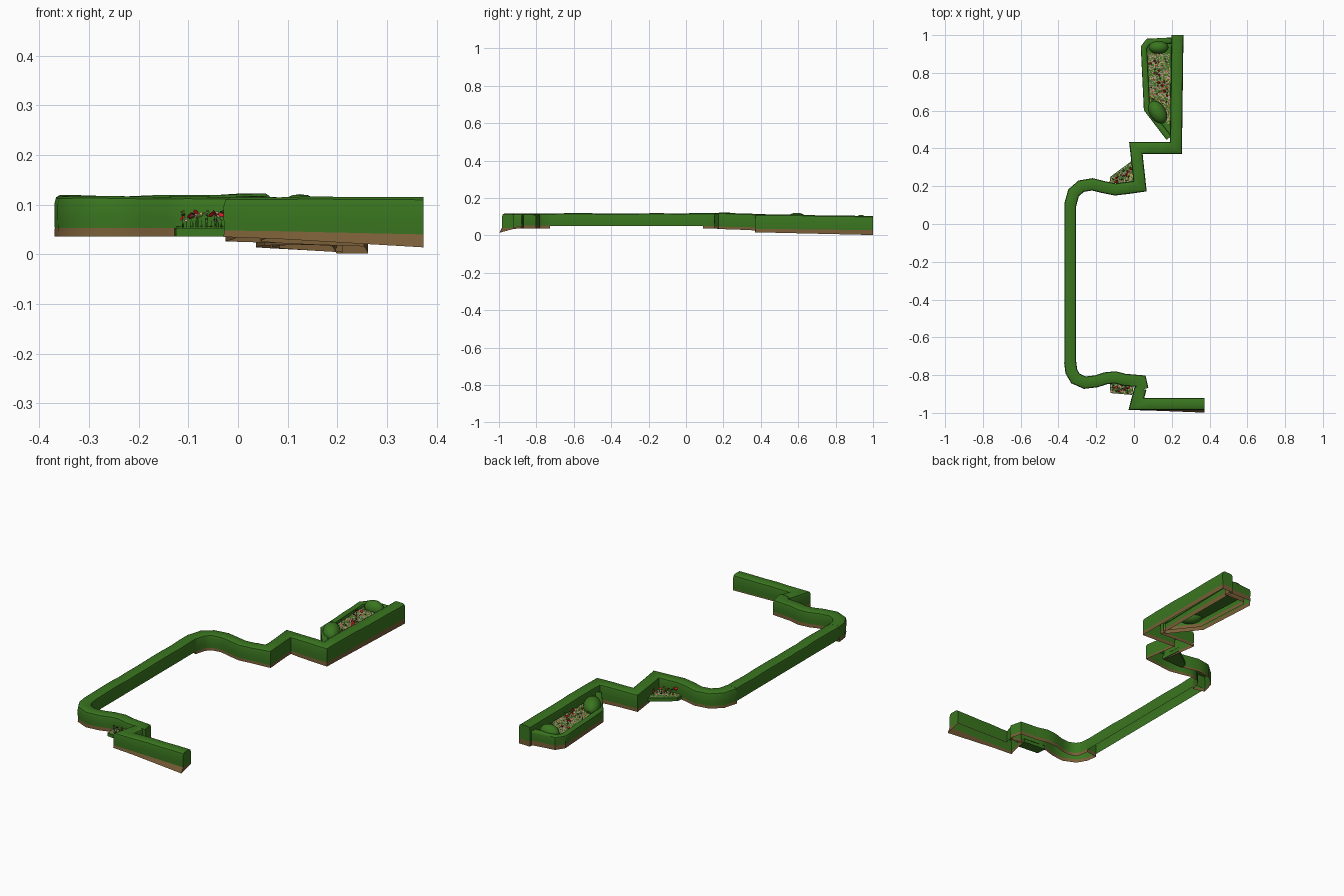
import bpy, bmesh, math, random
from mathutils import Vector

if "Cube" in bpy.data.objects:
    bpy.data.objects.remove(bpy.data.objects["Cube"])

random.seed(4)

def mat(name, rgb):
    m = bpy.data.materials.new(name)
    m.diffuse_color = (*rgb, 1)
    m.use_nodes = True
    m.node_tree.nodes["Principled BSDF"].inputs["Base Color"].default_value = m.diffuse_color
    return m

GREEN = mat("hedge green", (0.042, 0.180, 0.014))
LEAF = mat("leaf green", (0.060, 0.160, 0.030))
BROWN = mat("earth brown", (0.190, 0.110, 0.038))
RED = mat("petal red", (0.65, 0.010, 0.015))
PALE = mat("petal pale", (0.45, 0.34, 0.27))
YELLOW = mat("petal yellow", (0.48, 0.38, 0.06))
PALETTE = [GREEN, LEAF, RED, PALE, YELLOW, BROWN]

def finish(name, bm, mats, smooth=True):
    me = bpy.data.meshes.new(name)
    bm.to_mesh(me)
    bm.free()
    ob = bpy.data.objects.new(name, me)
    bpy.context.collection.objects.link(ob)
    for m in mats:
        me.materials.append(m)
    if smooth:
        bpy.context.view_layer.objects.active = ob
        ob.select_set(True)
        bpy.ops.object.shade_smooth_by_angle(angle=math.radians(40))
        ob.select_set(False)
    return ob

def subdivide(path, step=0.07):
    out = []
    for a, b in zip(path, path[1:]):
        a, b = Vector(a), Vector(b)
        n = max(1, round((b.xy - a.xy).length / step))
        out += [a.lerp(b, i / n) for i in range(n)]
    return out + [Vector(path[-1])]

def side_vectors(pts):
    # mitred sideways direction at each path point
    res = []
    for i, p in enumerate(pts):
        d0 = (p.xy - pts[i - 1].xy).normalized() if i else None
        d1 = (pts[i + 1].xy - p.xy).normalized() if i < len(pts) - 1 else None
        d0, d1 = d0 or d1, d1 or d0
        t = (d0 + d1).normalized()
        res.append(Vector((-t.y, t.x)) / max(0.6, t.dot(d0)))
    return res

HEDGE = [(-.97, 0), (-1, .3), (-1, .75), (-.9, .93), (-.65, 1),
         (.65, 1), (.9, .93), (1, .75), (1, .3), (.97, 0)]

def hedge(name, path, half, wobble=0.002, skirt=True, flare=0.0):
    """path points: x, y, hedge bottom, hedge top, earth bottom"""
    pts = subdivide([p[:4] for p in path])
    sides = side_vectors(pts)
    bm = bmesh.new()
    rings = []
    for p, s in zip(pts, sides):
        up = p[3] + random.uniform(-1, 1) * wobble
        rings.append([bm.verts.new((p.x + s.x * half * u, p.y + s.y * half * u,
                                    p.z + (up - p.z) * v)) for u, v in HEDGE])
    for a, b in zip(rings, rings[1:]):
        for i in range(len(HEDGE) - 1):
            bm.faces.new((a[i], b[i], b[i + 1], a[i + 1]))
    bm.faces.new(rings[0])
    bm.faces.new(rings[-1][::-1])
    bmesh.ops.recalc_face_normals(bm, faces=bm.faces)
    finish(name, bm, [GREEN])
    if not skirt:
        return
    # open brown earth strip under both sides and the ends
    pts = subdivide([(p[0], p[1], p[2], p[4]) for p in path])
    bm = bmesh.new()
    loop = list(zip(pts, sides, [-1] * len(pts))) + list(zip(pts, sides, [1] * len(pts)))[::-1]
    top, low = [], []
    for p, s, k in loop:
        f, z = 1.0, p[3]
        if flare and k < 0:
            f += flare * max(0, p.x) / .37
        elif flare:
            z = p.z - .005
        top.append(bm.verts.new((*(p.xy + s * half * .97 * k), p.z)))
        low.append(bm.verts.new((*(p.xy + s * half * f * k), z)))
    for i in range(len(loop)):
        j = (i + 1) % len(loop)
        bm.faces.new((top[i], top[j], low[j], low[i]))
    bmesh.ops.recalc_face_normals(bm, faces=bm.faces)
    finish(name + "_earth", bm, [BROWN])

# main hedge, back zigzag and wavy corner
back = [(.230, 1.0, .028, .105, .002), (.222, .402, .035, .112, .016),
        (.010, .402, .042, .116, .026), (.032, .200, .047, .121, .034)]
back += [(x, y, .05, .118, .037) for x, y in
         [(-.04, .190), (-.10, .183), (-.16, .195), (-.22, .210), (-.28, .200),
          (-.32, .165), (-.338, .10)]]
hedge("back_hedge", back, .032)

# long straight hedge
hedge("side_hedge", [(-.338, .11, .05, .118), (-.338, -.74, .05, .118)], .031, skirt=False)

# wavy front corner
front = [(x, y, .053, .116, .036) for x, y in
         [(-.338, -.73), (-.332, -.78), (-.31, -.818), (-.26, -.84), (-.2, -.833),
          (-.15, -.817), (-.1, -.812), (-.05, -.825), (.035, -.832), (.045, -.875)]]
hedge("front_corner_hedge", front, .032)

# front end hedge, with the earth flaring outward towards its end
hedge("front_hedge", [(.035, -.87, .05, .116, .036), (.013, -.952, .048, .117, .035),
                      (.373, -.952, .04, .115, .014)], .032, flare=.45)

# low rim round the back flower bed
hedge("bed_rim", [(.21, .972, .03, .08, .004), (.075, .965, .034, .08, .012),
                  (.052, .935, .034, .08, .014), (.068, .608, .037, .08, .018),
                  (.185, .455, .038, .08, .02)], .016)

# rounded bushes in the back bed
def bush(name, loc, size, turn):
    bm = bmesh.new()
    bmesh.ops.create_uvsphere(bm, u_segments=16, v_segments=10, radius=1)
    ob = finish(name, bm, [GREEN])
    ob.location, ob.scale, ob.rotation_euler = loc, size, (0, 0, math.radians(turn))

bush("large_bush", (.125, .592, .078), (.043, .066, .043), 32)
bush("small_bush", (.130, .935, .072), (.052, .034, .038), 0)

# planted ground under each bed
def ground(name, corners, lo, hi):
    bm = bmesh.new()
    f = bm.faces.new([bm.verts.new((x, y, lo)) for x, y in corners])
    g = bmesh.ops.extrude_face_region(bm, geom=[f])
    bmesh.ops.translate(bm, vec=(0, 0, hi - lo),
                        verts=[v for v in g["geom"] if isinstance(v, bmesh.types.BMVert)])
    bmesh.ops.recalc_face_normals(bm, faces=bm.faces)
    finish(name, bm, [GREEN], False)

WEIGHTS = (4, 3, .4, 4.5, .9, 1)

# mottled flower carpet: a fine grid whose cells take random plant colours
def carpet(name, quad, z, nu, nv):
    bm = bmesh.new()
    q = [Vector(c) for c in quad]
    grid = []
    for i in range(nu + 1):
        row = []
        for j in range(nv + 1):
            p = q[0].lerp(q[1], j / nv).lerp(q[3].lerp(q[2], j / nv), i / nu)
            row.append(bm.verts.new((p.x + random.uniform(-.0012, .0012),
                                     p.y + random.uniform(-.0012, .0012),
                                     z + random.uniform(-.0006, .0006))))
        grid.append(row)
    for i in range(nu):
        for j in range(nv):
            f = bm.faces.new((grid[i][j], grid[i + 1][j], grid[i + 1][j + 1], grid[i][j + 1]))
            f.material_index = random.choices(range(6), WEIGHTS)[0]
    bmesh.ops.recalc_face_normals(bm, faces=bm.faces)
    if bm.faces[:][0].normal.z < 0:
        bmesh.ops.reverse_faces(bm, faces=bm.faces)
    finish(name, bm, PALETTE)

# standing flowers: pale blooms spread out, red ones gathered round a few spots
def flowers(name, quad, z0, z1, count, reds, clusters):
    bm = bmesh.new()
    q = [Vector(c) for c in quad]

    def bloom(p, radius, index, sides, low):
        z = random.uniform(low, z1)
        a = random.random() * 6.28
        dx, dy = .001 * math.cos(a), .001 * math.sin(a)
        bm.faces.new([bm.verts.new(c) for c in (
            (p.x - dx, p.y - dy, z0), (p.x + dx, p.y + dy, z0), (p.x, p.y, z))]).material_index = 0
        # disc leaning about half way over in a random direction
        lean = random.uniform(.5, 1.1)
        n = Vector((math.sin(lean) * math.cos(a), math.sin(lean) * math.sin(a), math.cos(lean)))
        u = n.orthogonal().normalized()
        w = n.cross(u)
        vs = [bm.verts.new(Vector((p.x, p.y, z)) + radius * (
            u * math.cos(i * 2 * math.pi / sides) + w * math.sin(i * 2 * math.pi / sides)))
            for i in range(sides)]
        bm.faces.new(vs).material_index = index

    for _ in range(count):
        u, v = random.random(), random.random()
        bloom(q[0].lerp(q[1], v).lerp(q[3].lerp(q[2], v), u), random.uniform(.004, .006),
              random.choice((1, 3, 3, 4)), 4, z0 + .4 * (z1 - z0))
    for i in range(reds):
        cx, cy = clusters[i % len(clusters)]
        p = Vector((cx + random.uniform(-.018, .018), cy + random.uniform(-.018, .018)))
        bloom(p, random.uniform(.006, .009), 2, 6, z1 - .015)
    finish(name, bm, PALETTE, False)

ground("back_bed_ground", [(.20, .96), (.06, .96), (.075, .61), (.195, .46)], .058, .062)
carpet("back_bed_carpet", [(.075, .905), (.085, .62), (.19, .52), (.19, .905)], .066, 20, 72)
flowers("back_bed_flowers", [(.085, .88), (.09, .65), (.18, .63), (.18, .88)], .066, .086, 30, 16,
        [(.10, .855), (.12, .80), (.14, .745), (.16, .69)])

ground("middle_bed_ground", [(-.13, .215), (-.125, .25), (-.01, .335), (.0, .22)], .038, .056)
carpet("middle_bed_carpet", [(-.125, .218), (-.122, .248), (-.012, .33), (-.003, .222)], .060, 22, 14)
flowers("middle_bed_flowers", [(-.115, .23), (-.115, .245), (-.018, .315), (-.02, .23)],
        .058, .088, 20, 9, [(-.09, .24), (-.045, .265), (-.03, .29)])

ground("front_bed_ground", [(-.128, -.84), (-.125, -.895), (-.01, -.905), (.0, -.85)], .036, .053)
carpet("front_bed_carpet", [(-.125, -.842), (-.122, -.893), (-.013, -.902), (-.003, -.852)], .056, 24, 10)
flowers("front_bed_flowers", [(-.115, -.85), (-.113, -.89), (-.025, -.9), (-.02, -.86)],
        .054, .088, 26, 8, [(-.095, -.875), (-.042, -.882)])
